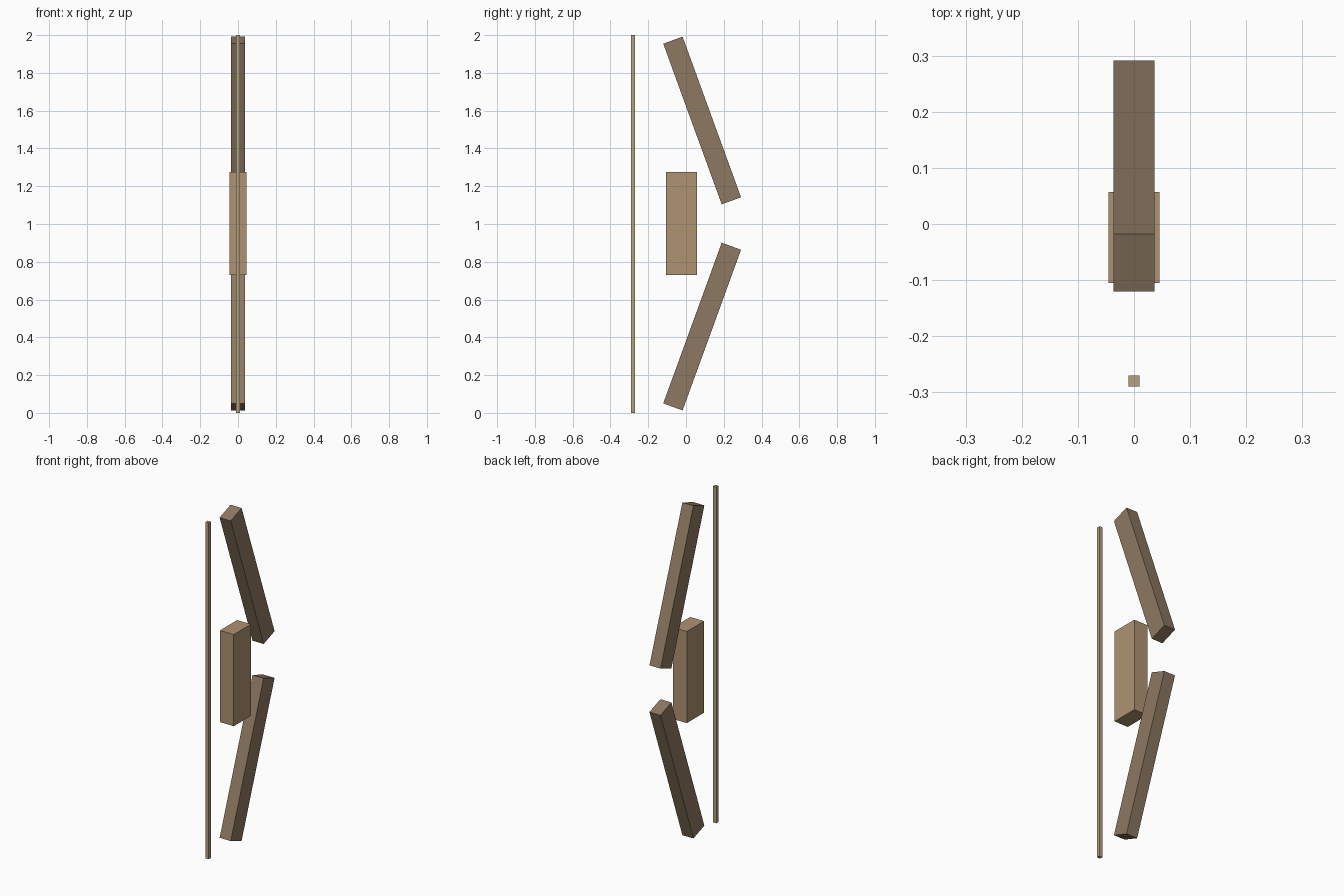
import bpy
from math import radians

if "Cube" in bpy.data.objects:
    bpy.data.objects.remove(bpy.data.objects["Cube"])


def material(name, color):
    mat = bpy.data.materials.new(name)
    mat.diffuse_color = (*color, 1)
    mat.use_nodes = True
    mat.node_tree.nodes["Principled BSDF"].inputs["Base Color"].default_value = mat.diffuse_color
    return mat


def box(name, center, size, mat, tilt=0):
    bpy.ops.mesh.primitive_cube_add(size=1, location=center)
    ob = bpy.context.object
    ob.name = name
    ob.scale = size
    bpy.ops.object.transform_apply(location=False, rotation=False, scale=True)
    ob.rotation_euler.x = radians(tilt)
    ob.data.materials.append(mat)
    return ob


grip_wood = material("grip_wood", (0.42, 0.29, 0.17))
limb_wood = material("limb_wood", (0.27, 0.19, 0.12))
cord = material("cord", (0.46, 0.36, 0.22))

MID = 1.0025  # height of the bow's centre

# Central grip block
box("grip", (0, -0.024, MID), (0.091, 0.162, 0.545), grip_wood)

# Upper and lower limbs, leaning back towards the string
for name, side in (("upper_limb", 1), ("lower_limb", -1)):
    box(name, (0, 0.0855, MID + side * 0.5455), (0.073, 0.109, 0.905),
        limb_wood, side * 20)

# Straight bowstring
box("bowstring", (0, -0.28, 1), (0.02, 0.02, 2), cord)
